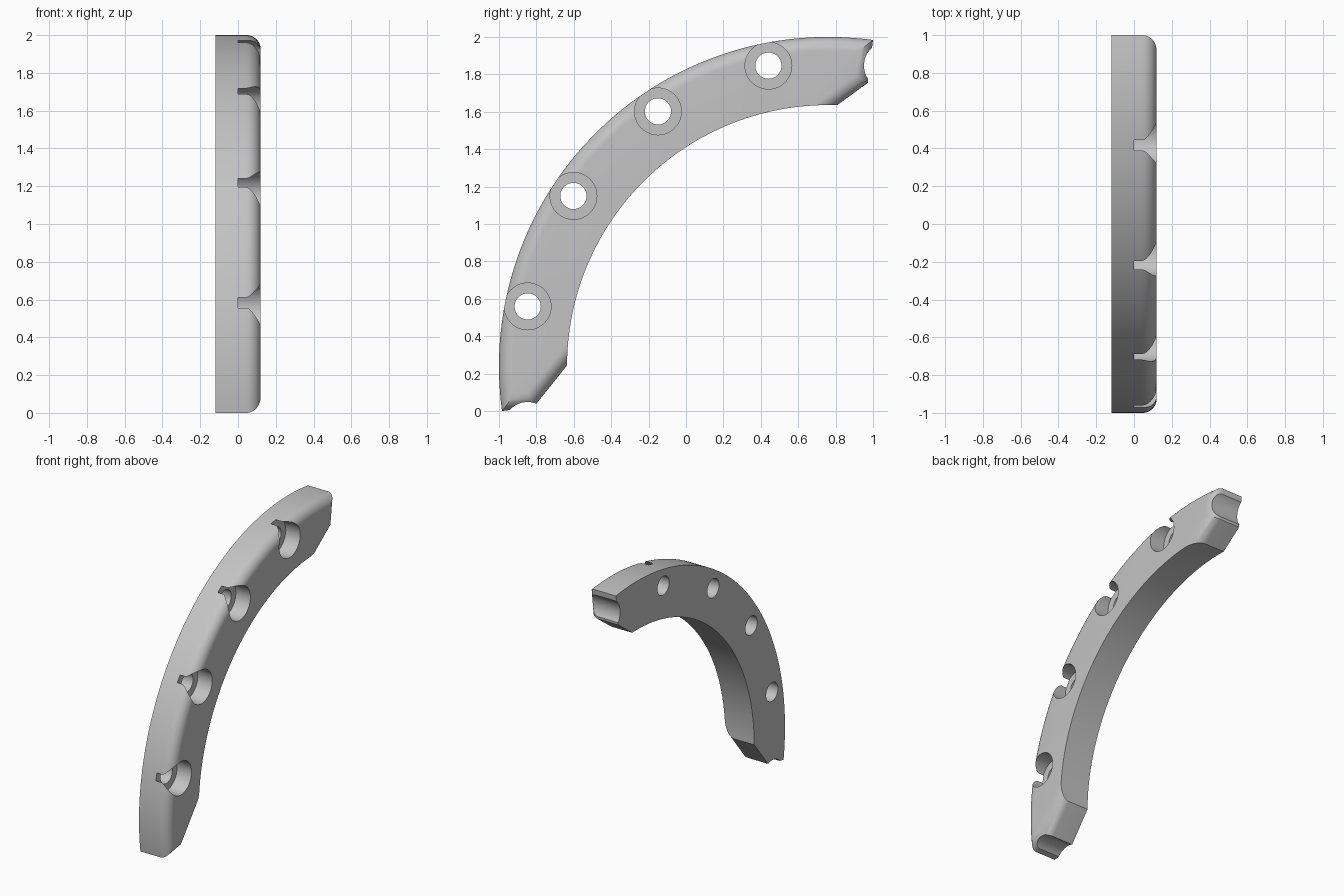
import bpy, bmesh
from math import radians, sin, cos, sqrt, atan2, pi
from mathutils import Matrix, Vector

if "Cube" in bpy.data.objects:
    bpy.data.objects.remove(bpy.data.objects["Cube"])

# Main sizes; angles run from the -y direction up towards +z
CENTRE = Vector((0.76, 0.24))
OUTER, INNER, BOLT = 1.76, 1.396, 1.638
HALF, FILLET = 0.12, 0.075
STEPS, ROUND_STEPS = 96, 10

# Each end: outer corner, middle corner, point on the chamfer, inward side
LOWER_END = (Vector((-0.983, 0)), Vector((-0.81, 0.026)), Vector((-0.637, 0.243)), 1)
UPPER_END = (Vector((1, 1.985)), Vector((0.972, 1.755)), Vector((0.818, 1.642)), -1)


def on_arc(radius, angle):
    return CENTRE + radius * Vector((-cos(angle), sin(angle)))


def enter_circle(point, direction, radius):
    """Angle at which a line first enters a circle about the centre."""
    rel = point - CENTRE
    b = rel.dot(direction)
    hit = rel - direction * (b + sqrt(b * b - rel.length_squared + radius * radius))
    return atan2(hit.y, -hit.x)


def end_corners(end, inset):
    """Outer angle, middle corner and inner angle of an end moved inward."""
    corner, middle, inner, side = end
    u, w = (middle - corner).normalized(), (inner - middle).normalized()
    n, m = Vector((-u.y, u.x)) * side, Vector((-w.y, w.x)) * side
    middle = middle + (n + m) * (inset / (1 + n.dot(m)))
    return enter_circle(middle, u, OUTER - inset), middle, enter_circle(middle, w, INNER)


def outline(inset):
    a0, low, b0 = end_corners(LOWER_END, inset)
    a1, high, b1 = end_corners(UPPER_END, inset)
    rim = [on_arc(OUTER - inset, a0 + (a1 - a0) * i / STEPS) for i in range(STEPS + 1)]
    bore = [on_arc(INNER, b1 + (b0 - b1) * i / STEPS) for i in range(STEPS + 1)]
    return rim + [high] + bore + [low]


def new_object(name, bm):
    bmesh.ops.recalc_face_normals(bm, faces=bm.faces[:])
    mesh = bpy.data.meshes.new(name)
    bm.to_mesh(mesh)
    bm.free()
    obj = bpy.data.objects.new(name, mesh)
    bpy.context.collection.objects.link(obj)
    return obj


def cut(target, name, centre, radius, x0, x1):
    """Subtract a cylinder lying along x from the target."""
    bm = bmesh.new()
    place = Matrix.Translation(((x0 + x1) / 2, *centre)) @ Matrix.Rotation(pi / 2, 4, 'Y')
    bmesh.ops.create_cone(bm, cap_ends=True, segments=64, radius1=radius,
                          radius2=radius, depth=x1 - x0, matrix=place)
    cutter = new_object(name, bm)
    cutter.hide_render = True
    mod = target.modifiers.new(name, 'BOOLEAN')
    mod.operation = 'DIFFERENCE'
    mod.solver = 'MANIFOLD'
    mod.object = cutter
    bpy.context.view_layer.objects.active = target
    bpy.ops.object.modifier_apply(modifier=mod.name)
    bpy.data.objects.remove(cutter)


# Curved body: straight wall, then a quarter-round towards the +x face
layers = [(-HALF, 0)]
for k in range(ROUND_STEPS + 1):
    a = pi / 2 * k / ROUND_STEPS
    layers.append((HALF - FILLET * (1 - sin(a)), FILLET * (1 - cos(a))))
bm = bmesh.new()
loops = [[bm.verts.new((x, p.x, p.y)) for p in outline(inset)] for x, inset in layers]
for a, b in zip(loops, loops[1:]):
    for i in range(len(a)):
        bm.faces.new((a[i - 1], a[i], b[i], b[i - 1]))

# Flat faces on both sides
for loop in (loops[0], loops[-1]):
    rim, high = loop[:STEPS + 1], loop[STEPS + 1]
    bore, low = loop[-2:STEPS + 1:-1], loop[-1]
    for i in range(STEPS):
        bm.faces.new((rim[i], rim[i + 1], bore[i + 1], bore[i]))
    bm.faces.new((rim[-1], high, bore[-1]))
    bm.faces.new((rim[0], bore[0], low))
segment = new_object("ring_segment", bm)

# Recessed bolt holes
for i in range(4):
    centre = on_arc(BOLT, radians(11.25 + 22.5 * i))
    cut(segment, "counterbore", centre, 0.125, 0, 1)
    cut(segment, "bolt_hole", centre, 0.07, -1, 1)

# Scalloped grooves across both ends
for angle in (-11.25, 101.25):
    cut(segment, "end_groove", on_arc(BOLT, radians(angle)), 0.128, -1, 1)

# Plain grey finish
grey = bpy.data.materials.new("plain_grey")
grey.use_nodes = True
colour = (0.55, 0.55, 0.55, 1)
grey.diffuse_color = colour
grey.node_tree.nodes["Principled BSDF"].inputs["Base Color"].default_value = colour
segment.data.materials.clear()
segment.data.materials.append(grey)
for face in segment.data.polygons:
    face.material_index = 0

bpy.ops.object.select_all(action='DESELECT')
segment.select_set(True)
bpy.context.view_layer.objects.active = segment
bpy.ops.object.shade_smooth_by_angle(angle=radians(30))
